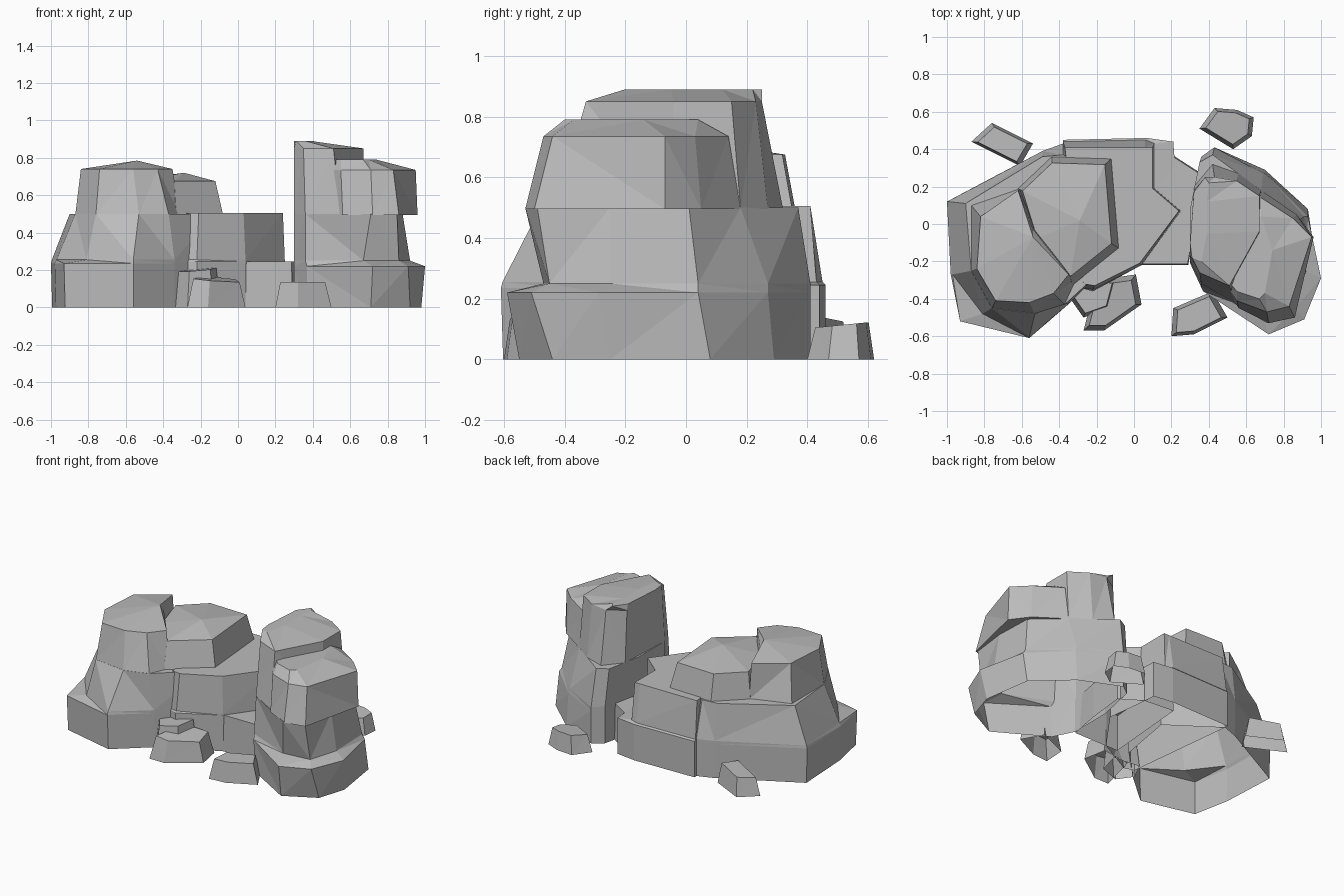
import bpy
import bmesh
from mathutils import Vector

default_cube = bpy.data.objects.get("Cube")
if default_cube:
    bpy.data.objects.remove(default_cube, do_unlink=True)

# One plain grey stone colour
stone = bpy.data.materials.new("grey stone")
stone.use_nodes = True
stone_colour = (0.5, 0.5, 0.5, 1)
stone.diffuse_color = stone_colour
stone.node_tree.nodes["Principled BSDF"].inputs["Base Color"].default_value = stone_colour


def shrink(outline, pivot, scale):
    """Scale an outline towards a pivot."""
    centre = Vector(pivot)
    return [centre + (Vector(corner) - centre) * scale for corner in outline]


def rock(name, levels, peak=None, tilt=(0, 0)):
    """Loft counter-clockwise outlines (in hundredths) through their heights.
    A peak closes the top with a fan; tilt slopes every raised level."""
    builder = bmesh.new()
    middle = sum((Vector(c) for c in levels[0][1]), Vector((0, 0))) / len(levels[0][1])
    rings = []
    for index, (height, outline) in enumerate(levels):
        ring = []
        for corner in outline:
            spot = Vector(corner)
            slope = (spot - middle).dot(Vector(tilt)) if index else 0
            ring.append(builder.verts.new((spot.x / 100, spot.y / 100, (height + slope) / 100)))
        rings.append(ring)
    count = len(rings[0])
    # Side walls between neighbouring rings
    for lower, upper in zip(rings, rings[1:]):
        for i in range(count):
            j = (i + 1) % count
            builder.faces.new((lower[i], lower[j], upper[j], upper[i]))
    # Flat or peaked top
    if peak:
        tip = builder.verts.new(Vector(peak) / 100)
        for i in range(count):
            builder.faces.new((rings[-1][i], rings[-1][(i + 1) % count], tip))
    else:
        builder.faces.new(rings[-1])
    # Raised stones get an underside, ground stones stay open below
    if levels[0][0] > 0:
        builder.faces.new(rings[0][::-1])
    bmesh.ops.triangulate(builder, faces=builder.faces[:])
    mesh = bpy.data.meshes.new(name)
    builder.to_mesh(mesh)
    builder.free()
    mesh.materials.append(stone)
    bpy.context.collection.objects.link(bpy.data.objects.new(name, mesh))


# Tall outcrop: flared foot, outer shoulder and inner summit
rock("tall_outcrop_foot", [
    (0, [(30, -21), (37, -35), (71, -55), (92, -44), (98, -25),
         (93, 8), (70, 29), (43, 41), (36, 36), (30, 8)]),
    (22, [(30, -21), (37, -36), (72, -59), (91, -51), (100, -29),
          (93, 4), (70, 27), (43, 41), (36, 36), (30, 8)]),
    (25, [(30, -20), (36, -34), (67, -47), (86, -45), (92, -25),
          (91, 4), (69, 27), (43, 41), (36, 36), (30, 8)]),
    (50, [(30, -20), (36, -32), (71, -53), (85, -49), (88, -25),
          (87, 1), (68, 18), (42, 37), (35, 33), (30, 8)]),
])

rock("tall_outcrop_shoulder", [
    (49.5, [(50, -36), (56, -45), (72, -53), (86, -50), (96, -7),
            (87, 5), (68, 18), (50, 18)]),
    (73.5, [(50, -34), (55, -41), (71, -47), (83, -44), (95, -7),
            (85, 3), (68, 14), (50, 14)]),
    (79, [(50, -30), (55, -36), (67, -40), (70, -37), (74, -14),
          (71, -5), (68, 4), (50, 4)]),
])

rock("tall_outcrop_summit", [
    (49.5, [(30, -20), (36, -32), (55, -43), (68, -5), (68, 18),
            (56, 27), (42, 32), (32, 20)]),
    (85, [(30, -17), (35, -26), (51, -33), (67, -4), (67, 15),
          (55, 23), (43, 25), (32, 18)]),
    (89, [(30, -10), (31, -18), (36, -20), (39, -5), (39, 12),
          (40, 22), (38, 25), (32, 17)]),
])

# Broad outcrop: spreading foot with a front ledge and two blocks on top
broad_foot = [(-100, 12), (-98, -27), (-93, -52), (-56, -61), (-34, -42),
              (-12, -20), (-5, 20), (-38, 43), (-49, 39)]
rock("broad_outcrop_foot", [
    (0, shrink(broad_foot, (-35, 10), 0.99)),
    (23.5, broad_foot),
    (25.5, [(-99.5, 12), (-97, -27), (-81, -48), (-56, -60.5), (-34, -42),
            (-12, -20), (-5, 20), (-38, 43), (-49, 39)]),
    (50, [(-90, 11), (-87, -25), (-76, -45), (-53, -48), (-37, -43),
          (-12, -20), (-5, 20), (-38, 37), (-49, 36)]),
])

rock("broad_outcrop_summit", [
    (49.5, [(-87, -25), (-76, -45), (-53, -48), (-37, -43), (-31, -30),
            (-52, -2), (-61, 19), (-87, 10)]),
    (74, [(-84, -24), (-74, -41), (-56, -42), (-43, -37), (-35, -27),
          (-54, -3), (-62, 18), (-82, 4)]),
], peak=(-54, -7, 78.5))

second_block = [(-62, 19), (-53, -10), (-33, -33), (-8, -13), (-12, 35), (-44, 36)]
rock("broad_outcrop_second_block", [
    (49.5, second_block),
    (67.5, shrink(second_block, (-42, 8), 0.88)),
], peak=(-29, 2, 72))

# Bridge joining both outcrops: ledge at the back corner and a lower step
bridge_foot = [(-29, -34), (-22, -36), (4, -22), (25, 7),
               (22, 31), (21, 44), (7, 46), (-38, 45)]
rock("bridge_block", [
    (0, bridge_foot),
    (24.5, bridge_foot),
    (25.5, [(-28, -34), (-22, -35), (4, -22), (25, 7),
            (11, 19), (11, 43), (6, 45), (-38, 44)]),
    (50.5, [(-27, -32), (-21, -33), (3, -21), (24, 7),
            (10, 19), (10, 41), (6, 41), (-37, 41)]),
])

bridge_step = [(-5, -22), (29, -22), (33, 0), (36, 27), (22, 36), (0, 38)]
rock("bridge_step", [
    (0, bridge_step),
    (24.5, shrink(bridge_step, (12, 8), 0.98)),
])

# Loose boulders around the foot
boulders = {
    "front_boulder_large": ([(-27, -57), (-16, -57), (4, -43), (1, -27), (-20, -30)],
                            15, (-0.12, 0.1)),
    "front_boulder_side": ([(-34, -40), (-27, -50), (-13, -45), (-9, -30), (-28, -28)],
                           20, (0.08, 0.05)),
    "front_boulder_small": ([(20, -60), (32, -59), (50, -50), (42, -36), (21, -45)],
                            13.5, (0, 0)),
    "back_boulder_left": ([(35, 51), (53, 40), (63, 47), (64, 57), (55, 61), (43, 62)],
                          11.5, (0, 0.1)),
    "back_boulder_right": ([(-87, 44), (-61, 31), (-54, 43), (-76, 54)],
                           13, (0.1, 0)),
}
for name, (outline, height, tilt) in boulders.items():
    middle = sum((Vector(c) for c in outline), Vector((0, 0))) / len(outline)
    rock(name, [(0, outline), (height, shrink(outline, middle, 0.8))], tilt=tilt)
